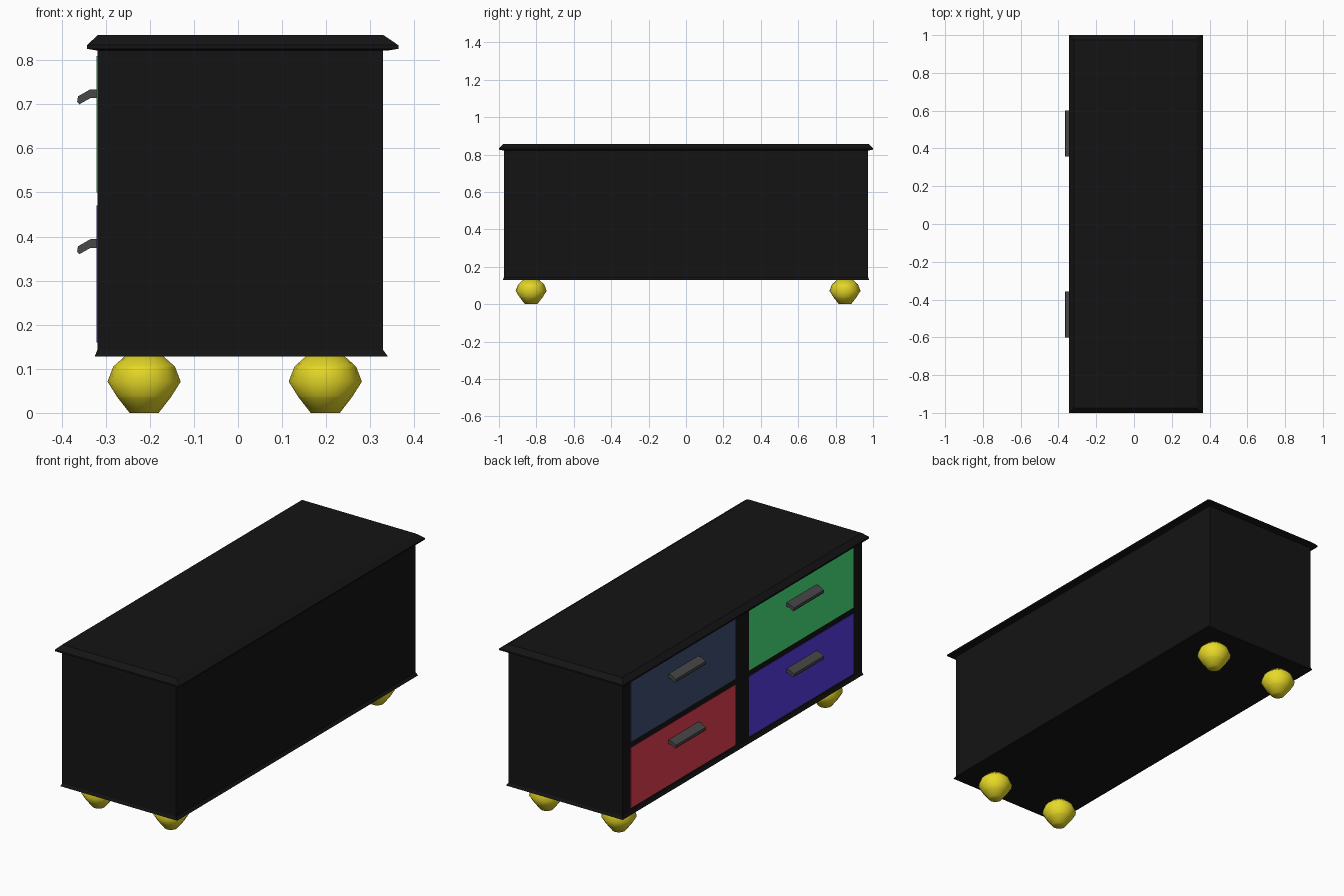
import bpy, bmesh, math

cube = bpy.data.objects.get("Cube")
if cube:
    bpy.data.objects.remove(cube, do_unlink=True)


def material(name, rgb):
    m = bpy.data.materials.new(name)
    m.use_nodes = True
    m.diffuse_color = (*rgb, 1)
    m.node_tree.nodes["Principled BSDF"].inputs["Base Color"].default_value = (*rgb, 1)
    return m


black = material("black wood", (0.007, 0.007, 0.007))
grey = material("grey handle", (0.065, 0.065, 0.065))
yellow = material("yellow feet", (0.8, 0.7, 0.02))
red = material("red drawer", (0.8, 0.05, 0.085))
green = material("green drawer", (0.066, 0.8, 0.21))
purple = material("purple drawer", (0.1, 0.045, 0.8))
navy = material("navy drawer", (0.05, 0.08, 0.175))


def finish(bm, name, mat):
    bmesh.ops.recalc_face_normals(bm, faces=bm.faces[:])
    mesh = bpy.data.meshes.new(name)
    bm.to_mesh(mesh)
    bm.free()
    mesh.materials.append(mat)
    ob = bpy.data.objects.new(name, mesh)
    bpy.context.collection.objects.link(ob)
    return ob


def loft(name, rings, mat, sharp=()):
    """Bridge closed rings of points and cap both ends; smooth if sharp rings are given."""
    bm = bmesh.new()
    loops = [[bm.verts.new(p) for p in ring] for ring in rings]
    n = len(loops[0])
    for a, b in zip(loops, loops[1:]):
        for i in range(n):
            j = (i + 1) % n
            bm.faces.new((a[i], a[j], b[j], b[i]))
    bm.faces.new(loops[0])
    bm.faces.new(loops[-1])
    for f in bm.faces:
        f.smooth = bool(sharp)
    for k in sharp:
        for i in range(n):
            bm.edges.get((loops[k][i], loops[k][(i + 1) % n])).smooth = False
    return finish(bm, name, mat)


def rect(x0, x1, y, z):
    return [(x0, -y, z), (x1, -y, z), (x1, y, z), (x0, y, z)]


# Carcass with a small flare at the foot
loft("cabinet_body", [rect(-0.325, 0.34, 0.98, 0.128),
                      rect(-0.319, 0.329, 0.974, 0.143),
                      rect(-0.319, 0.329, 0.974, 0.824)], black)

# Overhanging top with bevelled rim
loft("cabinet_top", [rect(-0.32, 0.34, 0.978, 0.822),
                     rect(-0.343, 0.364, 1.0, 0.826),
                     rect(-0.343, 0.364, 1.0, 0.834),
                     rect(-0.318, 0.33, 0.975, 0.857)], black)

# Drawer fronts and bent handles
HANDLE = [(-0.318, 0.02), (-0.335, 0.02), (-0.363, 0.004), (-0.365, -0.008),
          (-0.36, -0.014), (-0.335, 0), (-0.318, 0)]
drawers = [("upper_front", green, -0.48, 0.655), ("lower_front", purple, -0.48, 0.315),
           ("upper_back", navy, 0.48, 0.655), ("lower_back", red, 0.48, 0.315)]
for name, mat, y, z in drawers:
    rings = [[(x, y + sy * 0.425, z + sz * 0.155)
              for sy, sz in ((-1, -1), (1, -1), (1, 1), (-1, 1))]
             for x in (-0.315, -0.3205)]
    loft(name + "_drawer", rings, mat)
    base = z + 0.059
    loft(name + "_handle", [[(x, y + s * 0.122, base + dz) for x, dz in HANDLE]
                            for s in (-1, 1)], grey)

# Turned bun feet, creased above and below the widest band
FOOT = [(0.033, 0), (0.061, 0.036), (0.083, 0.071), (0.07, 0.105), (0.042, 0.13)]
SIDES = 16
for side, x in (("right", -0.213), ("left", 0.198)):
    for end, y in (("front", -0.828), ("back", 0.85)):
        rings = [[(x + r * math.cos(math.tau * i / SIDES),
                   y + r * math.sin(math.tau * i / SIDES), z) for i in range(SIDES)]
                 for r, z in FOOT]
        loft(f"{end}_{side}_foot", rings, yellow, sharp=(1, 3))
